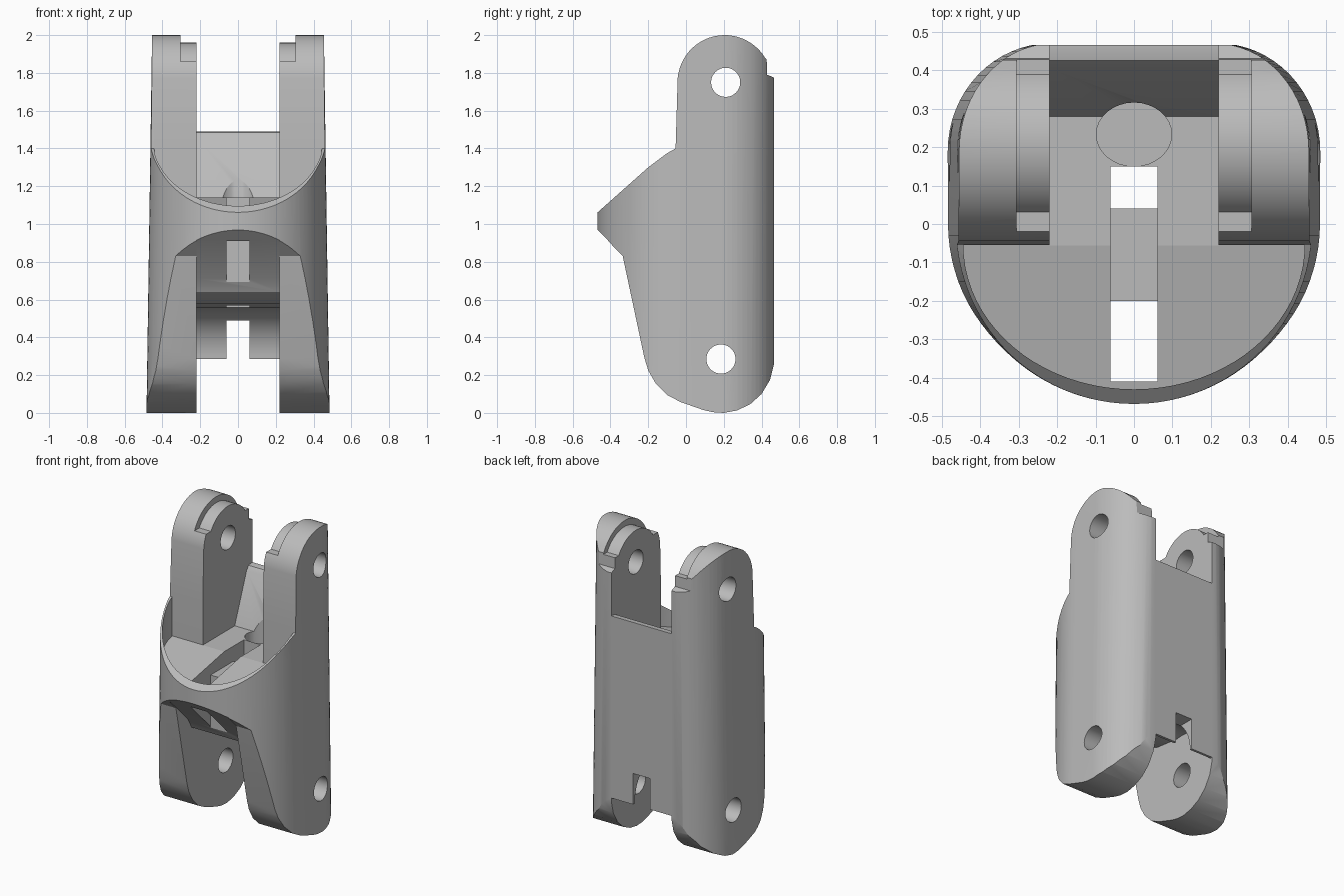
import bpy, bmesh
from math import cos, sin, radians

cube = bpy.data.objects.get("Cube")
if cube:
    bpy.data.objects.remove(cube, do_unlink=True)

grey = bpy.data.materials.new("plain grey")
grey.use_nodes = True
colour = (0.5, 0.5, 0.5, 1)
grey.diffuse_color = colour
grey.node_tree.nodes["Principled BSDF"].inputs["Base Color"].default_value = colour

HINGE_TOP = (0.21, 1.75)
HINGE_LOW = (0.185, 0.285)


def arc(cx, cy, rx, ry, a0, a1, n):
    angles = [radians(a0 + (a1 - a0) * i / n) for i in range(n + 1)]
    return [(cx + rx * cos(a), cy + ry * sin(a)) for a in angles]


def prism(name, bottom, top):
    """Closed solid between two matching rings of 3D points."""
    bm = bmesh.new()
    a = [bm.verts.new(p) for p in bottom]
    b = [bm.verts.new(p) for p in top]
    bm.faces.new(a)
    bm.faces.new(b)
    for i in range(len(a)):
        j = (i + 1) % len(a)
        bm.faces.new((a[i], a[j], b[j], b[i]))
    bmesh.ops.recalc_face_normals(bm, faces=bm.faces)
    mesh = bpy.data.meshes.new(name)
    bm.to_mesh(mesh)
    bm.free()
    ob = bpy.data.objects.new(name, mesh)
    bpy.context.collection.objects.link(ob)
    mesh.materials.append(grey)
    return ob


def side_prism(name, profile, x0, x1):
    return prism(name, [(x0, y, z) for y, z in profile], [(x1, y, z) for y, z in profile])


def box(name, x, y0, y1, z0, z1):
    return side_prism(name, [(y0, z0), (y1, z0), (y1, z1), (y0, z1)], -x, x)


def combine(target, tool, operation="DIFFERENCE"):
    tool.hide_render = True
    mod = target.modifiers.new(tool.name, "BOOLEAN")
    mod.operation, mod.object, mod.solver = operation, tool, "EXACT"
    bpy.context.view_layer.objects.active = target
    bpy.ops.object.modifier_apply(modifier=mod.name)
    bpy.data.objects.remove(tool, do_unlink=True)


# Rounded, slightly tapering outer shell
half = arc(0, 0, 0.485, 0.468, -90, 0, 24) + arc(0.22, 0.19, 0.265, 0.28, 0, 90, 16)
section = half + [(-x, y) for x, y in reversed(half[1:])]
body = prism("finger_segment", [(x * 1.002, y, -0.1) for x, y in section],
             [(x * 0.935, y, 2.1) for x, y in section])

# Side outline trims the shell
outline = [(0.2, 0), (0.27, 0.013), (0.34, 0.046), (0.4, 0.1), (0.445, 0.175), (0.466, 0.26),
           (0.466, 1.775), (0.43, 1.79), (0.427, 1.87)]
outline += arc(0.205, 1.75, 0.25, 0.25, 32, 175, 24)
outline += [(-0.055, 1.4), (-0.1, 1.375), (-0.2, 1.3), (-0.47, 1.06), (-0.47, 0.97),
            (-0.335, 0.83), (-0.22, 0.29), (-0.2, 0.225), (-0.16, 0.155), (-0.1, 0.095),
            (-0.03, 0.058), (0.09, 0.016), (0.14, 0.004)]
combine(body, side_prism("outline", outline, -0.7, 0.7), "INTERSECT")

# Upper fork gap with sloping back wall
upper = [(-0.056, 1.14), (0.28, 1.14), (0.405, 1.46), (0.425, 1.485), (0.45, 1.49),
         (0.6, 1.49), (0.6, 2.2), (-0.056, 2.2)]
combine(body, side_prism("upper_gap", upper, -0.22, 0.22))

# Front cup behind the slanted rim
cup = arc(0, -0.054, 0.444, 0.376, 180, 360, 40)
combine(body, prism("cup", [(x, y, 1.14 + 0.19 * (y + 0.06)) for x, y in cup],
                    [(x, y, 2.2) for x, y in cup]))

# Lower fork gap, curved around the lower hinge
lower = [(-0.7, 1.2), (-0.21, 0.71), (-0.17, 0.64), (-0.05, 0.58)]
lower += arc(*HINGE_LOW, 0.265, 0.275, 100, 0, 20)
lower += [(0.6, 0.285), (0.6, -0.2), (-0.7, -0.2)]
combine(body, side_prism("lower_gap", lower, -0.22, 0.22))

# Stepped bosses on the inside of the upper prongs
step = arc(*HINGE_TOP, 0.21, 0.21, 31.6, 148.4, 24)
step += [(-0.3, 1.86), (-0.3, 2.2), (0.7, 2.2), (0.7, 1.86)]
combine(body, side_prism("boss_step", step, -0.305, 0.305))

# Hinge pin holes
for name, (y, z) in (("top_pin", HINGE_TOP), ("low_pin", HINGE_LOW)):
    combine(body, side_prism(name, arc(y, z, 0.077, 0.077, 0, 352.5, 47), -0.7, 0.7))

# Cord slots either side of a cross bar, the cord well and the back notch
combine(body, box("front_slot", 0.061, -0.41, -0.2, 0.4, 1.5))
combine(body, box("rear_slot", 0.061, 0.04, 0.15, 0.4, 1.3))
combine(body, box("bar_recess", 0.061, -0.25, 0.1, 1.04, 1.3))
well = arc(0, 0.233, 0.098, 0.083, 0, 348.75, 31)
combine(body, prism("cord_well", [(x, y, 0.8) for x, y in well], [(x, y, 1.35) for x, y in well]))
combine(body, box("back_notch", 0.061, 0.3, 0.6, 0.1, 0.49))

# Smooth the curved walls and keep crisp edges
bpy.ops.object.select_all(action="DESELECT")
body.select_set(True)
bpy.context.view_layer.objects.active = body
bpy.ops.object.shade_smooth_by_angle(angle=radians(25))
